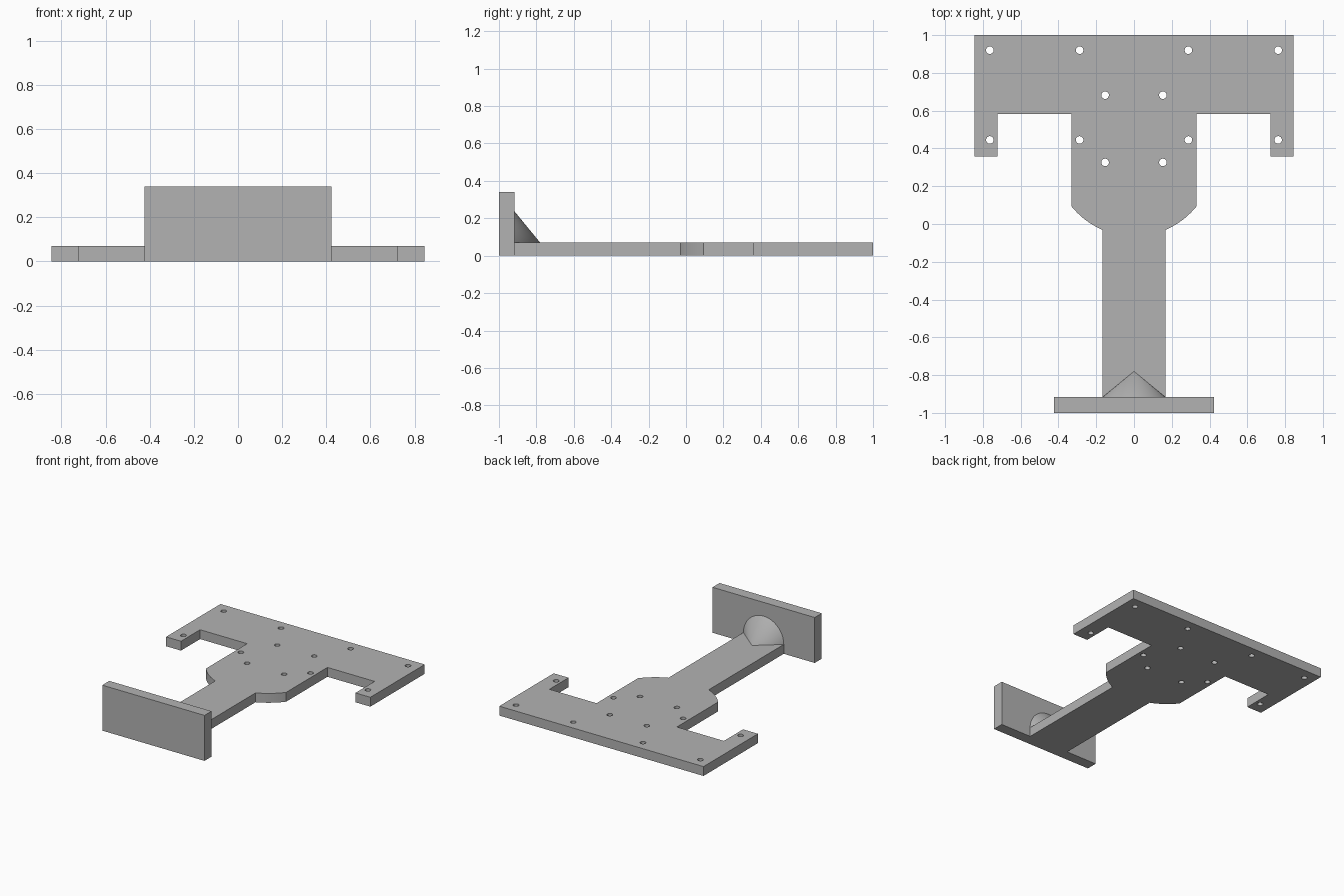
import bpy, bmesh
from math import atan2, cos, sin, pi

cube = bpy.data.objects.get("Cube")
if cube:
    bpy.data.objects.remove(cube, do_unlink=True)

THICK = 0.07       # thickness of the flat base
BACK_Y = -0.917    # inner face of the upright plate
NECK = 0.167       # half width of the neck

grey = bpy.data.materials.new("plain grey")
grey.use_nodes = True
grey.diffuse_color = (0.45, 0.45, 0.45, 1)
grey.node_tree.nodes["Principled BSDF"].inputs["Base Color"].default_value = (0.45, 0.45, 0.45, 1)


def add_object(name, bm):
    bmesh.ops.recalc_face_normals(bm, faces=bm.faces)
    mesh = bpy.data.meshes.new(name)
    bm.to_mesh(mesh)
    bm.free()
    mesh.materials.append(grey)
    obj = bpy.data.objects.new(name, mesh)
    bpy.context.collection.objects.link(obj)
    return obj


def prism(bm, points, offset):
    """Close a planar outline and extrude it by the offset."""
    face = bm.faces.new([bm.verts.new(p) for p in points])
    new = bmesh.ops.extrude_face_region(bm, geom=[face])["geom"]
    bmesh.ops.translate(bm, verts=[v for v in new if isinstance(v, bmesh.types.BMVert)], vec=offset)


# Base plate outline: right half with a rounded shoulder, then mirrored
cy, radius = 0.36, 0.425
a0, a1 = atan2(-0.39, NECK), atan2(-0.265, 0.332)
half = [(NECK, BACK_Y)]
for i in range(13):
    a = a0 + (a1 - a0) * i / 12
    half.append((radius * cos(a), cy + radius * sin(a)))
half[1] = (NECK, half[1][1])
half[-1] = (0.332, half[-1][1])
half += [(0.332, 0.583), (0.722, 0.583), (0.722, 0.357), (0.845, 0.357), (0.845, 1)]
outline = half + [(-x, y) for x, y in reversed(half)]
bm = bmesh.new()
prism(bm, [(x, y, 0) for x, y in outline], (0, 0, THICK))
base = add_object("base_plate", bm)

# Screw holes through the base
bm = bmesh.new()
for x, y in [(0.763, 0.92), (0.288, 0.92), (0.153, 0.682),
             (0.763, 0.445), (0.288, 0.445), (0.153, 0.326)]:
    for side in (-1, 1):
        ring = [(side * x + 0.02 * cos(2 * pi * k / 24), y + 0.02 * sin(2 * pi * k / 24), -0.1)
                for k in range(24)]
        prism(bm, ring, (0, 0, 0.3))
cutter = add_object("hole_cutter", bm)
cutter.hide_render = True
cut = base.modifiers.new("holes", "BOOLEAN")
cut.operation = "DIFFERENCE"
cut.solver = "EXACT"
cut.object = cutter
bpy.context.view_layer.objects.active = base
base.select_set(True)
bpy.ops.object.modifier_apply(modifier=cut.name)
bpy.data.objects.remove(cutter, do_unlink=True)

# Upright plate at the front
bm = bmesh.new()
w, h = 0.423, 0.34
prism(bm, [(-w, -1, 0), (w, -1, 0), (w, -1, h), (-w, -1, h)], (0, BACK_Y + 1, 0))
add_object("upright_plate", bm)

# Half-cone brace between the neck and the upright plate
bm = bmesh.new()
arc = [bm.verts.new((NECK * cos(pi * k / 32), BACK_Y, THICK + NECK * sin(pi * k / 32)))
       for k in range(33)]
tip = bm.verts.new((0, -0.78, THICK))
bm.faces.new(arc)
for a, b in zip(arc, arc[1:] + arc[:1]):
    bm.faces.new((a, b, tip))
brace = add_object("cone_brace", bm)

# Smooth the curved walls, keep the edges sharp
bpy.ops.object.select_all(action="DESELECT")
for obj in (base, brace):
    obj.select_set(True)
bpy.context.view_layer.objects.active = base
bpy.ops.object.shade_smooth_by_angle(angle=pi / 6)
